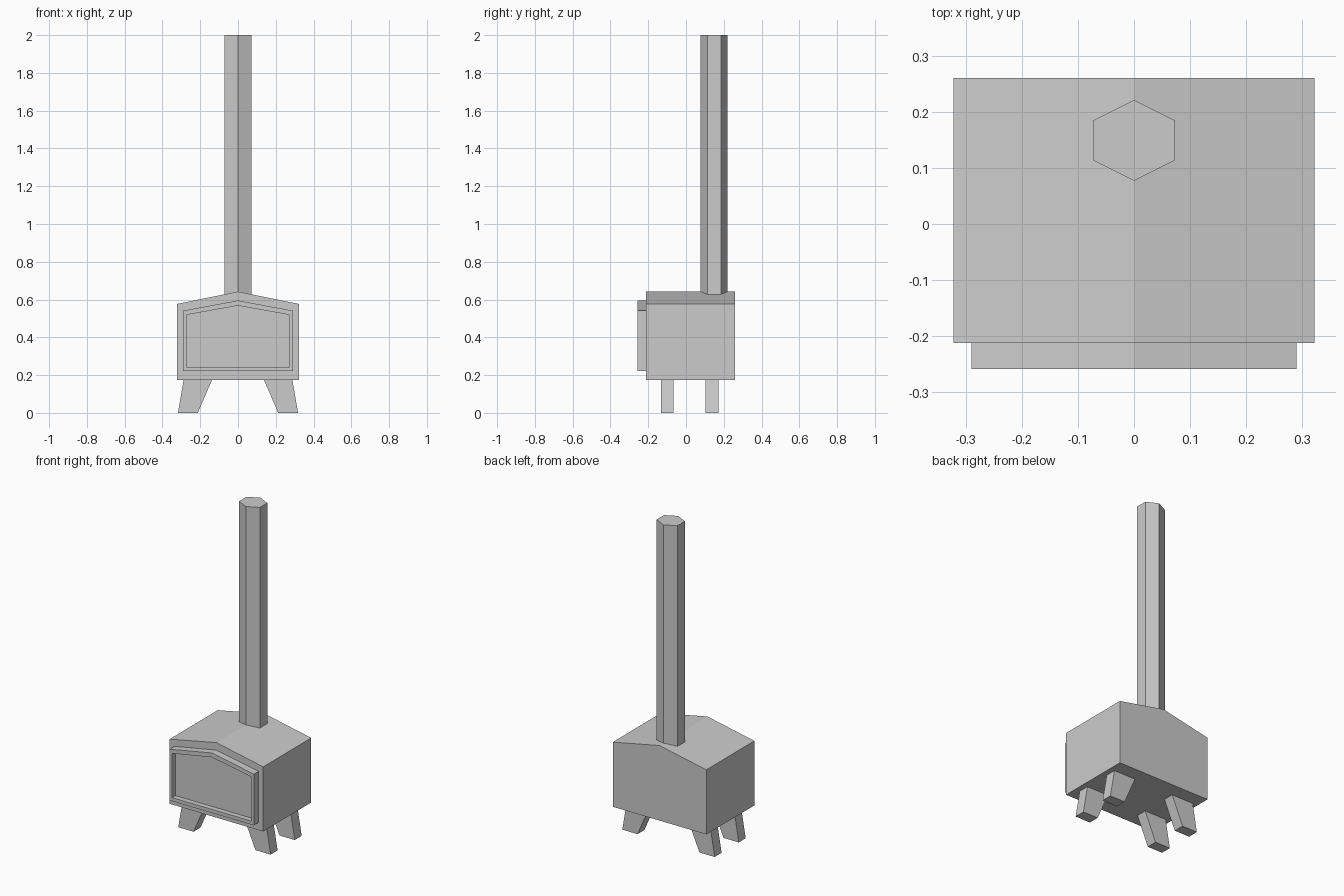
import bpy, bmesh

if "Cube" in bpy.data.objects:
    bpy.data.objects.remove(bpy.data.objects["Cube"])


def loft(name, rings):
    """Skin a stack of matching point rings and cap both ends."""
    bm = bmesh.new()
    loops = [[bm.verts.new(p) for p in ring] for ring in rings]
    for a, b in zip(loops, loops[1:]):
        for i in range(len(a)):
            j = (i + 1) % len(a)
            bm.faces.new((a[i], a[j], b[j], b[i]))
    bm.faces.new(loops[0])
    bm.faces.new(loops[-1])
    bmesh.ops.recalc_face_normals(bm, faces=bm.faces)
    mesh = bpy.data.meshes.new(name)
    bm.to_mesh(mesh)
    bm.free()
    obj = bpy.data.objects.new(name, mesh)
    bpy.context.collection.objects.link(obj)
    return obj


def house(half, bottom, eave, peak, y):
    """Gabled outline in the XZ plane at depth y."""
    return [(-half, y, bottom), (half, y, bottom), (half, y, eave),
            (0, y, peak), (-half, y, eave)]


# Firebox with a shallow gabled top
body = (0.322, 0.175, 0.577, 0.642)
loft("firebox", [house(*body, -0.212), house(*body, 0.26)])

# Door: raised frame around a recessed panel
outer = (0.29, 0.222, 0.541, 0.595)
inner = (0.272, 0.244, 0.519, 0.568)
loft("door", [house(*outer, -0.212), house(*outer, -0.258),
              house(*inner, -0.258), house(*inner, -0.225)])

# Six-sided flue pipe, its base sunk just into the roof
r, cy = 0.072, 0.149
hexagon = [(0, -r), (r, -r / 2), (r, r / 2), (0, r), (-r, r / 2), (-r, -r / 2)]
loft("flue_pipe", [[(x, cy + y, z) for x, y in hexagon] for z in (0.6, 2.0)])

# Splayed tapered legs, mirrored left to right
leg = [(0.213, 0), (0.318, 0), (0.288, 0.175), (0.137, 0.175)]
for name, y0, y1 in (("front_legs", -0.133, -0.065), ("back_legs", 0.104, 0.172)):
    obj = loft(name, [[(x, y, z) for x, z in leg] for y in (y0, y1)])
    obj.modifiers.new("Mirror", 'MIRROR')
